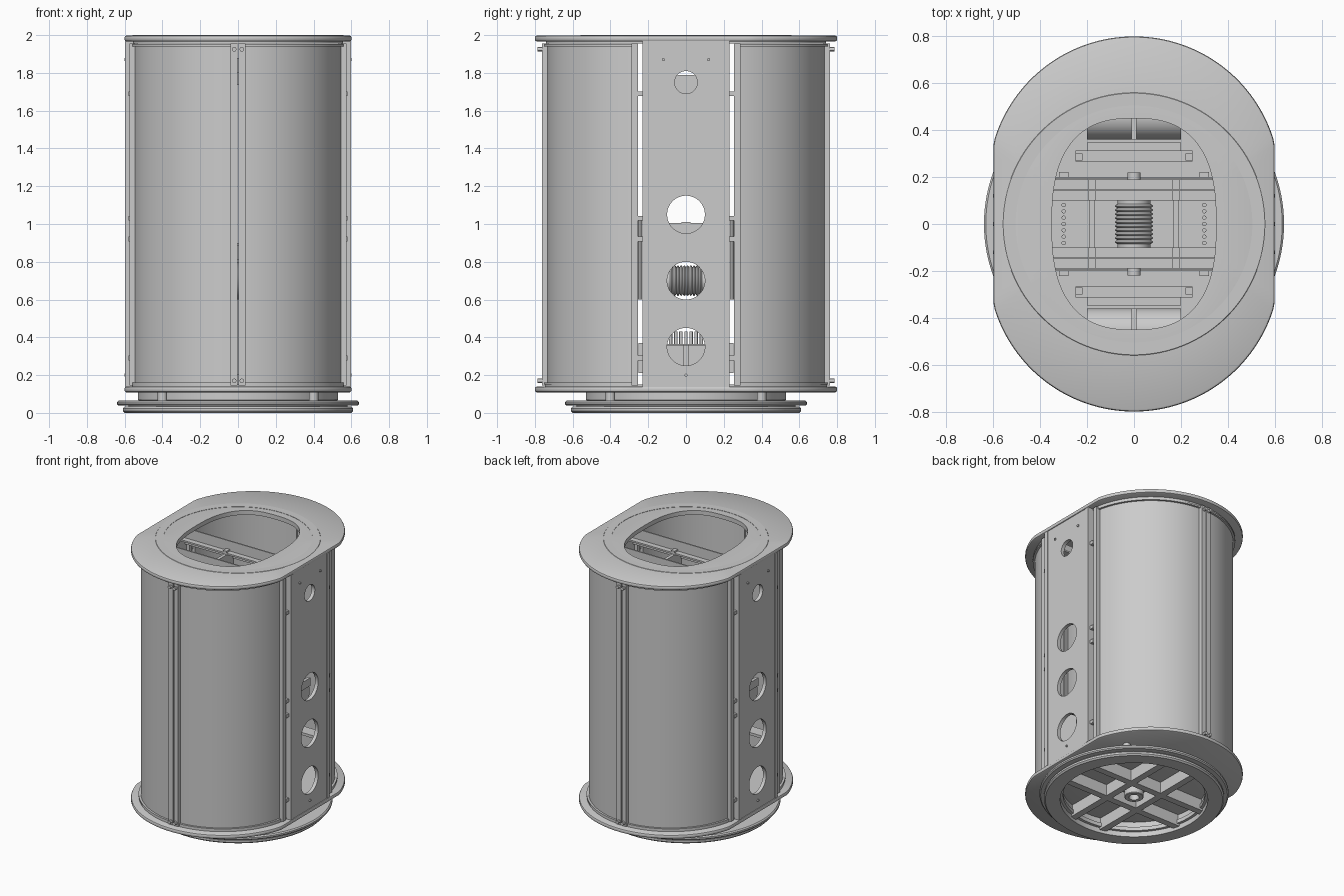
import bpy, bmesh, math
from mathutils import Matrix, Vector

if "Cube" in bpy.data.objects:
    bpy.data.objects.remove(bpy.data.objects["Cube"])

N = 112
BOTH = (-1, 1)


def finish(name, bm, smooth=True):
    bmesh.ops.recalc_face_normals(bm, faces=bm.faces[:])
    me = bpy.data.meshes.new(name)
    bm.to_mesh(me)
    bm.free()
    ob = bpy.data.objects.new(name, me)
    bpy.context.collection.objects.link(ob)
    if smooth:
        bpy.ops.object.select_all(action='DESELECT')
        ob.select_set(True)
        bpy.context.view_layer.objects.active = ob
        bpy.ops.object.shade_smooth_by_angle(angle=math.radians(30))
    return ob


def loft(name, rings, closed=False):
    """Bridge equal-length point loops; closed joins last to first, else ends are capped."""
    bm = bmesh.new()
    vs = [[bm.verts.new(p) for p in r] for r in rings]
    n = len(vs[0])
    pairs = list(zip(vs, vs[1:])) + ([(vs[-1], vs[0])] if closed else [])
    for a, b in pairs:
        for i in range(n):
            j = (i + 1) % n
            bm.faces.new((a[i], a[j], b[j], b[i]))
    if not closed:
        bm.faces.new(vs[0])
        bm.faces.new(vs[-1])
    return finish(name, bm)


def outline(z, r, c=0.0, lim=9.0):
    """Circle, or two arcs centred at y=+-c and trimmed at x=+-lim."""
    pts = []
    for i in range(N):
        t = (i + .5) / N * math.tau
        x, s = r * math.cos(t), math.sin(t)
        pts.append((max(-lim, min(lim, x)), r * s + math.copysign(c, s), z))
    return pts


def hatch(z):
    """Rounded opening in the roof."""
    pts = []
    for i in range(N):
        t = (i + .5) / N * math.tau
        c, s = math.cos(t), math.sin(t)
        pts.append((.35 * math.copysign(abs(c) ** .77, c), .45 * math.copysign(abs(s) ** .77, s), z))
    return pts


def ring(name, z0, z1, r0, r1, b=.008):
    return loft(name, [outline(z0, r0), outline(z0, r1 - b), outline(z0 + b, r1),
                       outline(z1 - b, r1), outline(z1, r1 - b), outline(z1, r0)], True)


def rim(z0, z1):
    """Rounded outer edge of the roof and floor plates."""
    b = .01
    return [outline(z, .623 - o, .177, .6 - o)
            for z, o in ((z0, b), (z0 + b * .4, b * .3), (z0 + b, 0), (z1 - b, 0), (z1 - b * .4, b * .3), (z1, b))]


def boxes(name, items):
    """One object from (centre, size) pairs."""
    bm = bmesh.new()
    for c, s in items:
        bmesh.ops.create_cube(bm, size=1, matrix=Matrix.Translation(c) @ Matrix.Diagonal((*s, 1)))
    return finish(name, bm, False)


def rods(name, items, seg=24):
    """One object from (start, end, radius) cylinders."""
    bm = bmesh.new()
    for a, b, r in items:
        a, b = Vector(a), Vector(b)
        m = Matrix.Translation((a + b) / 2) @ (b - a).to_track_quat('Z', 'Y').to_matrix().to_4x4()
        bmesh.ops.create_cone(bm, cap_ends=True, segments=seg, radius1=r, radius2=r, depth=(b - a).length, matrix=m)
    return finish(name, bm)


QUADS = [(sx, sy) for sx in BOTH for sy in BOTH]

# Turntable base
ring('base_ring', 0, .034, .5, .61, .01)
ring('turntable_disc', .038, .066, .48, .64, .008)
ring('base_spacer', .03, .045, .5, .58, .002)
ring('turntable_collar', .066, .112, .49, .53, .003)
boxes('base_beams', [((0, s * .13, .065), (.98, .05, .085)) for s in BOTH]
      + [((s * .13, 0, .065), (.05, .98, .085)) for s in BOTH])
ring('base_hub', .02, .11, .035, .065, .004)
rods('base_rollers', [((sx * .4, sy * .4, .06), (sx * .4, sy * .4, .112), .025) for sx, sy in QUADS])

# Floor and roof plates
loft('floor_plate', rim(.108, .14))
loft('floor_lip', [outline(z, .57, .177, .56) for z in (.138, .15)])
loft('roof_plate', rim(1.966, 1.998) + [hatch(1.998), hatch(1.966)], True)
ring('roof_bearing_ring', 1.99, 2.0, .505, .56, .002)
loft('roof_lip', [outline(z, r, .177, r - .01) for z, r in ((1.955, .55), (1.955, .565), (1.968, .565), (1.968, .55))], True)

# Curved door panels with edge frames
for sx, sy in QUADS:
    arcs = []
    for i in range(33):
        t = math.radians(9 + 79 * i / 32)
        c, s = sx * math.cos(t), math.sin(t)
        arcs.append([(c * r, sy * (.18 + r * s), z) for r, z in ((.54, .15), (.555, .15), (.555, 1.95), (.54, 1.95))])
    loft('door_panel', arcs)
    for name, z in (('door_top_rail', 1.94), ('door_bottom_rail', .15)):
        loft(name, [[(sx * r * math.cos(t), sy * (.18 + r * math.sin(t)), h)
                     for r, h in ((.53, z), (.57, z), (.57, z + .012), (.53, z + .012))]
                    for t in [math.radians(9 + 80 * i / 32) for i in range(33)]])
boxes('door_edge_frames', [((sx * .553, sy * .272, 1.05), (.042, .034, 1.81)) for sx, sy in QUADS])
boxes('door_seam_strips', [((sx * .021, sy * .745, 1.05), (.036, .034, 1.81)) for sx, sy in QUADS])
rods('door_seam_bolts', [((sx * .02, sy * .75, z), (sx * .02, sy * .785, z), .012)
                         for sx, sy in QUADS for z in (.17, 1.925)], 12)

# Side panels with round ports
cutter = rods('port_cutter', [((-.9, 0, z), (.9, 0, z), r) for z, r in ((.35, .1), (.7, .1), (1.05, .1), (1.75, .06))], 48)
cutter.hide_render = True
cutter.hide_viewport = False
cutter.display_type = 'WIRE'
for s in BOTH:
    panel = boxes('side_panel', [((s * .58, 0, 1.053), (.026, .41, 1.83))])
    mod = panel.modifiers.new('ports', 'BOOLEAN')
    mod.operation, mod.solver, mod.object = 'DIFFERENCE', 'EXACT', cutter
boxes('side_panel_flanges', [((sx * .568, sy * .214, 1.053), (.058, .03, 1.83)) for sx, sy in QUADS])
rods('side_panel_bolts', [((sx * .58, sy * .12, 1.87), (sx * .602, sy * .12, 1.87), .008) for sx, sy in QUADS]
     + [((s * .58, 0, .2), (s * .602, 0, .2), .008) for s in BOTH], 12)

# Latches and struts in the gaps beside the doors
boxes('door_latches', [((sx * .565, sy * .242, z), (.03, .034, .025)) for sx, sy in QUADS for z in (.29, .92, 1.03, 1.69)])
rods('door_struts', [((sx * .5, sy * .243, .6), (sx * .5, sy * .243, 1.04), .011) for sx, sy in QUADS], 12)
boxes('lower_hinges', [((sx * .52, sy * .24, .29), (.06, .024, .16)) for sx, sy in QUADS])

# Upper frame seen through the roof hatch
boxes('upper_beams', [((0, s * y, z), sz) for s in BOTH for y, z, sz in
                      ((.145, 1.80, (1.13, .09, .012)), (.145, 1.84, (1.13, .01, .08)), (.186, 1.77, (1.13, .008, .07)))])
boxes('upper_cross_plates', [((s * .18, 0, 1.72), (.024, .38, .14)) for s in BOTH])
boxes('cross_plate_clips', [((sx * .18, sy * .145, 1.812), (.03, .09, .014)) for sx, sy in QUADS])
boxes('beam_brackets', [((sx * .3, sy * .21, 1.78), (.04, .025, .05)) for sx, sy in QUADS])

# Winch drum with rope turns
prof = []
for k in range(10):
    y0 = -.085 + .017 * k
    prof += [(y0, .07), (y0 + .004, .078), (y0 + .0085, .081), (y0 + .013, .078)]
prof.append((.085, .07))
loft('winch_rope', [[(r * math.cos(t), y, .7 + r * math.sin(t)) for t in [i / 48 * math.tau for i in range(48)]]
                    for y, r in prof])
rods('winch_drum', [((0, -.1, .7), (0, .1, .7), .07), ((0, -.22, .7), (0, .22, .7), .028)], 32)
boxes('winch_side_plates', [((0, s * .15, .62), (1.1, .09, .02)) for s in BOTH]
      + [((0, s * .11, .66), (.3, .015, .26)) for s in BOTH])
boxes('mid_cross_plates', [((s * .45, 0, .975), (.02, .4, .06)) for s in BOTH]
      + [((s * .44, 0, .96), (.03, .05, .1)) for s in BOTH])

# Lower cabinet with terminal posts
boxes('lower_cabinet', [((0, 0, .25), (.7, .38, .21)), ((0, 0, .36), (.74, .4, .012))]
      + [((s * .37, 0, .26), (.03, .025, .2)) for s in BOTH])
rods('terminal_posts', [((sx * .3, y * .027, .36), (sx * .3, y * .027, .43), .009) for sx in BOTH for y in range(-3, 4)], 12)

# Equipment trays and rollers behind the doors
boxes('equipment_trays', [((0, s * y, z), sz) for s in BOTH for y, z, sz in
                          ((.29, .55, (.5, .045, .7)), (.33, .5, (.4, .035, .6)), (.41, .85, (.02, .1, .08)))]
      + [((sx * .235, sy * .285, .92), (.03, .03, .06)) for sx, sy in QUADS])
rods('cable_rollers', [((-.2, s * .46, .7), (.2, s * .46, .7), .1) for s in BOTH], 40)
